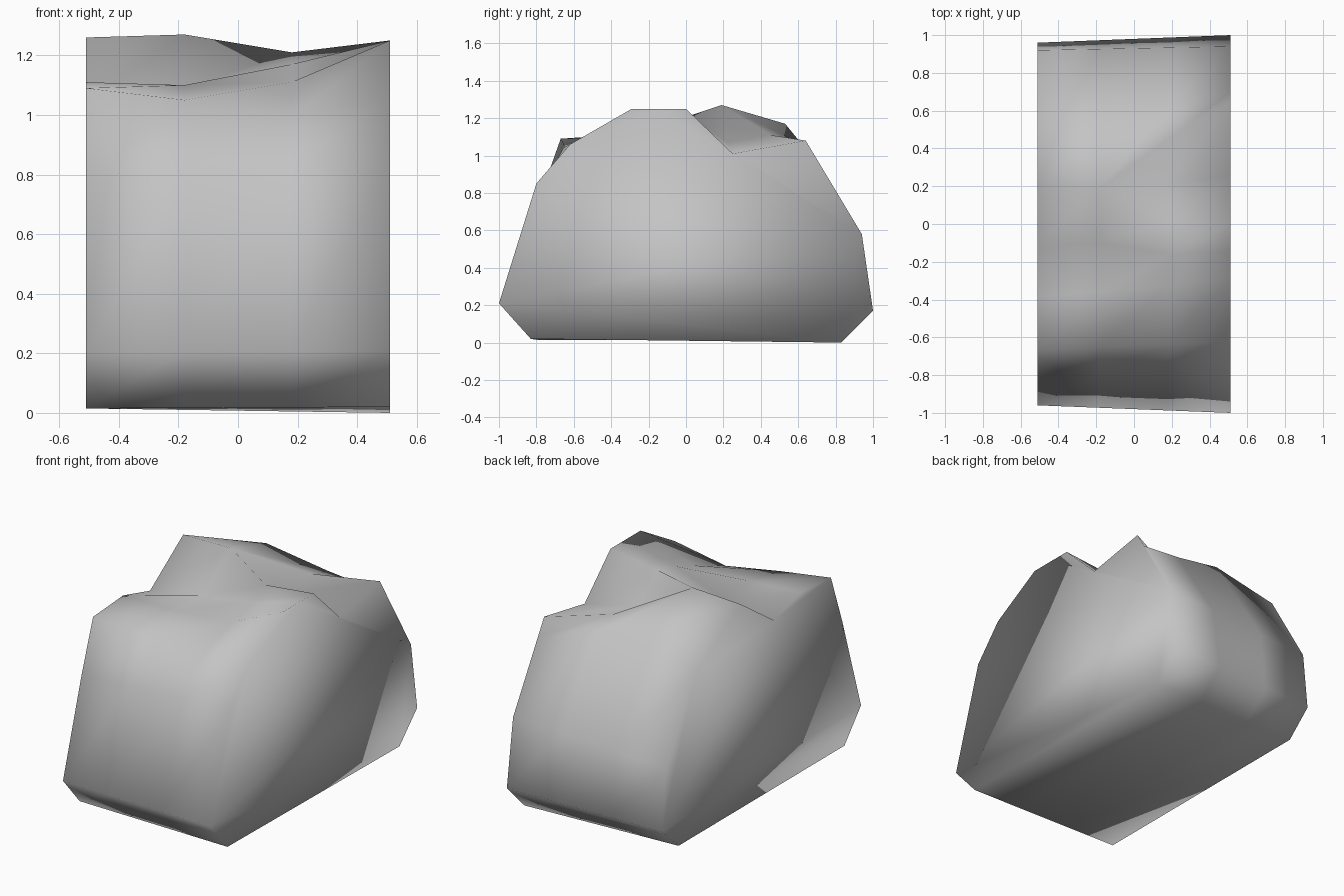
import bpy
import bmesh

# Remove the default object
cube = bpy.data.objects.get("Cube")
if cube:
    bpy.data.objects.remove(cube, do_unlink=True)


def make_material(name, colour):
    """One flat colour, shown in the viewport and in a render."""
    material = bpy.data.materials.new(name)
    material.use_nodes = True
    material.diffuse_color = colour
    shader = material.node_tree.nodes["Principled BSDF"]
    shader.inputs["Base Color"].default_value = colour
    shader.inputs["Roughness"].default_value = 0.9
    return material


def blend(start, end, factor):
    """Point between two profile points."""
    return tuple(a + (b - a) * factor for a, b in zip(start, end))


half_width = 0.51

# Lower body outline (y, z) at the two flat ends, front then back
front_left = [(-.8, .015), (-.96, .2), (-.78, .78)]
front_right = [(-.83, .02), (-1, .21), (-.8, .85)]
back_left = [(.92, .53), (.96, .16), (.8, .015)]
back_right = [(.94, .58), (1, .17), (.83, 0)]

# Crown outlines, from the front shoulder over the peak to the back shoulder;
# repeated points are ridges that close up and get welded
left_peak = (.2, 1.26)
high_peak = (.19, 1.27)
crowns = {
    -half_width: [(-.67, 1.09), (-.38, 1.11), (-.12, 1.04),
                  left_peak, left_peak, left_peak, (.64, 1)],
    -.18: [(-.65, 1.05), (-.36, 1.1), (-.1, 1.09),
           high_peak, high_peak, high_peak, (.53, 1.17)],
    .18: [(-.64, .99), (-.33, 1.11), (-.16, 1.17),
          (.01, 1.21), (.22, 1.07), (.45, 1.11), (.62, 1.06)],
    half_width: [(-.62, 1.06), (-.29, 1.25), (-.14, 1.25),
                 (0, 1.25), (.25, 1.01), (.64, 1.08), (.7, .98)],
}


def build_rock(name, material):
    """Loft the cross sections along x and close both ends."""
    bm = bmesh.new()
    rings = []
    for x, crown in crowns.items():
        factor = (x + half_width) / (2 * half_width)
        front = [blend(a, b, factor) for a, b in zip(front_left, front_right)]
        back = [blend(a, b, factor) for a, b in zip(back_left, back_right)]
        outline = front + crown + back
        rings.append([bm.verts.new((x, y, z)) for y, z in outline])

    # Skin between neighbouring sections, including the underside
    count = len(rings[0])
    for ring, following in zip(rings, rings[1:]):
        for i in range(count):
            j = (i + 1) % count
            bm.faces.new((ring[i], ring[j], following[j], following[i]))

    # Flat ends
    bm.faces.new(rings[0])
    bm.faces.new(rings[-1])

    bmesh.ops.remove_doubles(bm, verts=bm.verts[:], dist=0.001)
    bmesh.ops.recalc_face_normals(bm, faces=bm.faces[:])
    for face in bm.faces:
        face.smooth = True

    mesh = bpy.data.meshes.new(name)
    bm.to_mesh(mesh)
    bm.free()
    mesh.materials.append(material)
    rock = bpy.data.objects.new(name, mesh)
    bpy.context.collection.objects.link(rock)
    return rock


stone_grey = make_material("stone_grey", (0.55, 0.55, 0.55, 1))
build_rock("rock", stone_grey)
